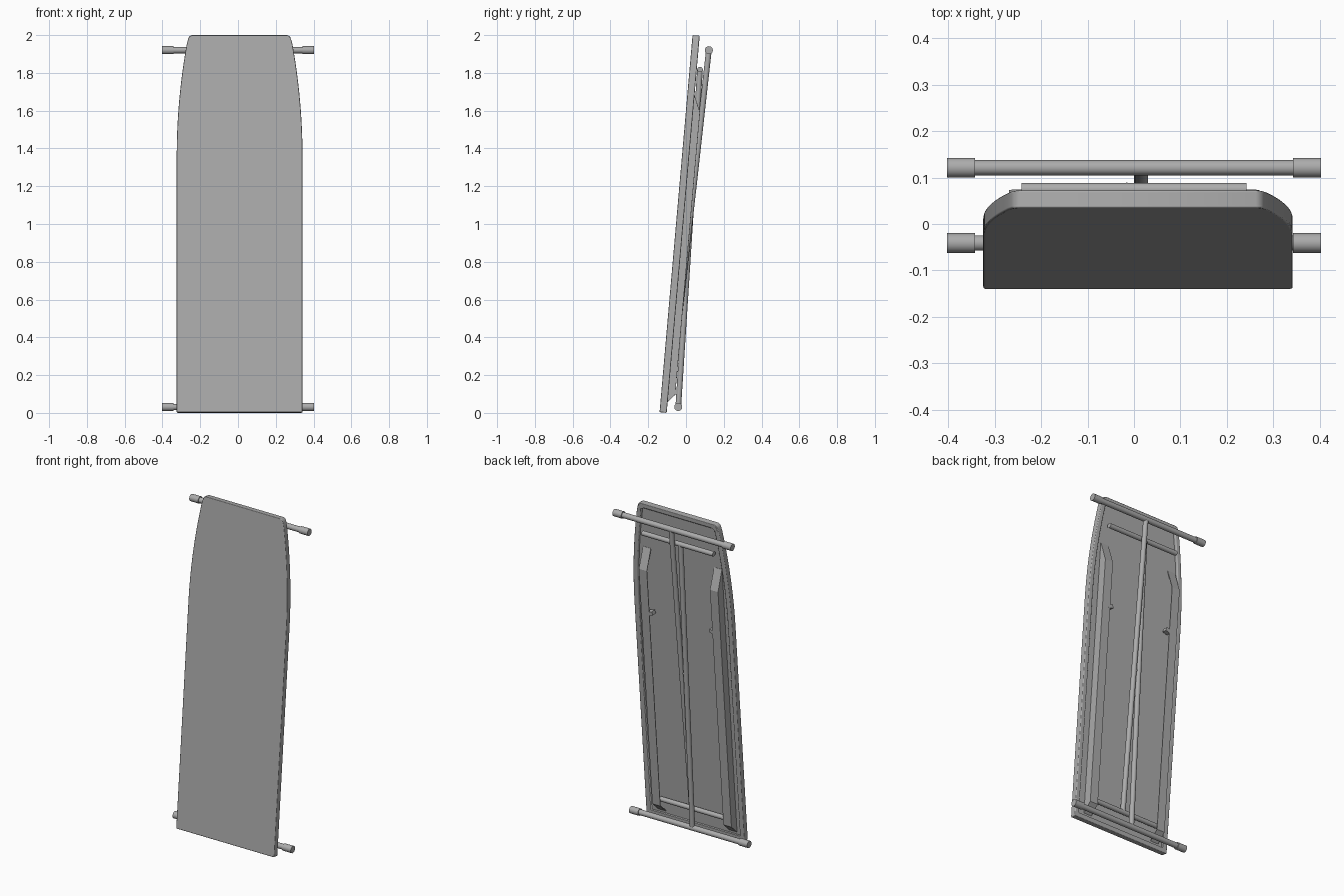
import bpy, bmesh, math
from mathutils import Matrix, Vector

if "Cube" in bpy.data.objects:
    bpy.data.objects.remove(bpy.data.objects["Cube"])

# Board frame: local x = width, y = depth behind the front face, z = along the board
TILT = Matrix.Translation((0, -0.14, 0.0035)) @ Matrix.Rotation(math.radians(-5), 4, 'X')
grey = bpy.data.materials.new("mid_grey")
grey.diffuse_color = (0.41, 0.41, 0.41, 1)
grey.use_nodes = True
grey.node_tree.nodes["Principled BSDF"].inputs["Base Color"].default_value = grey.diffuse_color


def add_mesh(name, bm, matrix=Matrix()):
    bmesh.ops.recalc_face_normals(bm, faces=bm.faces)
    me = bpy.data.meshes.new(name)
    bm.to_mesh(me)
    bm.free()
    me.materials.append(grey)
    ob = bpy.data.objects.new(name, me)
    ob.matrix_world = matrix
    bpy.context.collection.objects.link(ob)
    return ob


def smooth(ob):
    bpy.ops.object.select_all(action='DESELECT')
    ob.select_set(True)
    bpy.context.view_layer.objects.active = ob
    bpy.ops.object.shade_smooth_by_angle(angle=math.radians(35))


def tube(name, a, b, r):
    a, b = Vector(a), Vector(b)
    bm = bmesh.new()
    bmesh.ops.create_cone(bm, cap_ends=True, segments=24, radius1=r, radius2=r,
                          depth=(b - a).length)
    m = Matrix.Translation((a + b) / 2) @ (b - a).to_track_quat('Z', 'Y').to_matrix().to_4x4()
    ob = add_mesh(name, bm, m)
    smooth(ob)
    return ob


# Padded board: straight sides, tapering curve to the rounded nose, recessed back
L, CX = 2.004, 0.0085
half = [(0.333, 0.0)]
half += [(0.333 - 0.053 * (i / 12) ** 2, 1.36 + 0.595 * i / 12) for i in range(13)]
half += [(0.272, 1.985), (0.266, 1.998), (0.254, L)]
outline = [(CX + x, z) for x, z in half] + [(CX - x, z) for x, z in reversed(half)]
bm = bmesh.new()
front = bm.faces.new([bm.verts.new((x, 0, z)) for x, z in outline])
ext = bmesh.ops.extrude_face_region(bm, geom=[front], use_keep_orig=True)
verts = [g for g in ext['geom'] if isinstance(g, bmesh.types.BMVert)]
back = [g for g in ext['geom'] if isinstance(g, bmesh.types.BMFace)][0]
bmesh.ops.translate(bm, verts=verts, vec=(0, 0.038, 0))
bmesh.ops.recalc_face_normals(bm, faces=bm.faces)
weight = bm.edges.layers.float.new("bevel_weight_edge")
for e in list(front.edges) + list(back.edges):
    e[weight] = 1.0
for e in bm.edges:  # bottom corners
    if all(v.co.z < 0.001 for v in e.verts) and abs(e.verts[0].co.x - e.verts[1].co.x) < 0.01:
        e[weight] = 1.0
# flat rim, then a straight step down to the recessed panel
bmesh.ops.inset_region(bm, faces=[back], thickness=0.028, use_even_offset=True)
inner_verts = back.verts[:]
bmesh.ops.inset_region(bm, faces=[back], thickness=0.001, use_even_offset=True)
bmesh.ops.translate(bm, verts=back.verts[:], vec=(0, -0.016, 0))
for e in bm.edges:
    ring = set(e.verts)
    if ring <= set(inner_verts) or ring <= set(back.verts):
        e.smooth = False
        e[weight] = 0.0
for f in bm.faces:
    f.smooth = True
board = add_mesh("board", bm, TILT)
bev = board.modifiers.new("soft_edges", 'BEVEL')
bev.width, bev.segments, bev.limit_method = 0.01, 3, 'WEIGHT'
bev.harden_normals = True

# Guide rails: channels open toward the middle, with sloped ends and a latch tab
path = [(0.023, 0.045), (0.073, 0.1), (0.073, 1.6), (0.023, 1.72)]
for s, side in ((1, "right"), (-1, "left")):
    bm = bmesh.new()
    outer = [bm.verts.new((s * 0.268, y, z)) for y, z in path]
    inner = [bm.verts.new((s * 0.215, y, z)) for y, z in path]
    bm.faces.new(outer)
    for i in range(3):
        bm.faces.new((outer[i], outer[i + 1], inner[i + 1], inner[i]))
    rail = add_mesh("guide_rail_" + side, bm, TILT)
    sol = rail.modifiers.new("thickness", 'SOLIDIFY')
    sol.thickness, sol.offset = 0.004, 0

    bm = bmesh.new()
    bmesh.ops.create_cube(bm, size=1, matrix=Matrix.Translation((s * 0.21, 0.06, 1.33))
                          @ Matrix.Rotation(s * 0.3, 4, 'Y')
                          @ Matrix.Diagonal((0.035, 0.03, 0.022, 1)))
    add_mesh("latch_tab_" + side, bm, TILT)

# Feet: crossbars with thicker end caps
for name, y, z in (("upper_foot", 0.121, 1.92), ("lower_foot", -0.041, 0.031)):
    tube(name, (-0.39, y, z), (0.39, y, z), 0.0165)
    for s, side in ((1, "right"), (-1, "left")):
        tube(f"{name}_cap_{side}", (s * 0.342, y, z), (s * 0.402, y, z), 0.0212)

# Folded crossing legs, their inner crossbars and the pivot
tube("upper_crossbar", (-0.242, 0.074, 1.818), (0.242, 0.074, 1.818), 0.0145)
tube("lower_crossbar", (-0.242, -0.078, 0.13), (0.242, -0.078, 0.13), 0.0145)
tube("leg_a", (0.0155, 0.121, 1.92), (0.0155, -0.078, 0.13), 0.015)
tube("leg_b", (-0.0155, 0.074, 1.818), (-0.0155, -0.041, 0.031), 0.015)
tube("pivot_bolt", (-0.025, 0.02, 1.0), (0.025, 0.02, 1.0), 0.008)
